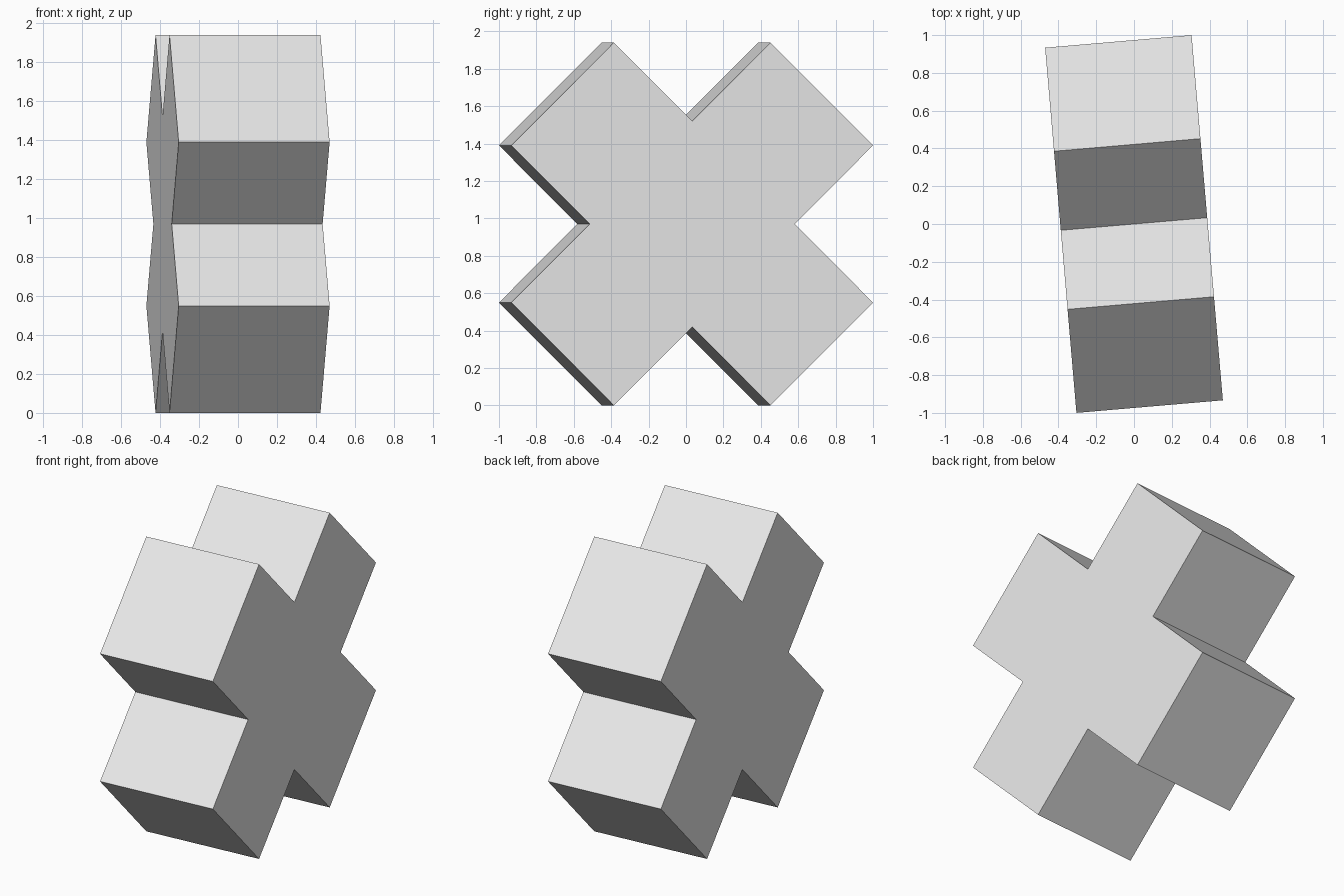
import bpy
import bmesh
from math import radians
from mathutils import Matrix, Vector

cube = bpy.data.objects.get("Cube")
if cube:
    bpy.data.objects.remove(cube, do_unlink=True)

HALF = 0.389       # half width of an arm and half thickness of the body
REACH = 0.983      # centre to arm end
HEIGHT = 0.97      # centre above the ground

# Plain grey material
grey = bpy.data.materials.new("light grey")
grey.use_nodes = True
colour = (0.8, 0.8, 0.8, 1)
grey.diffuse_color = colour
grey.node_tree.nodes["Principled BSDF"].inputs["Base Color"].default_value = colour

# Cross body: a cube with an arm extruded from each of four sides
bm = bmesh.new()
bmesh.ops.create_cube(bm, size=2 * HALF)
bm.normal_update()
for face in [f for f in bm.faces if abs(f.normal.x) < 0.5]:
    direction = Vector(face.normal)
    arm = bmesh.ops.extrude_discrete_faces(bm, faces=[face])["faces"][0]
    bmesh.ops.translate(bm, verts=arm.verts, vec=direction * (REACH - HALF))

# Merge each flat side into one clean outline
bmesh.ops.remove_doubles(bm, verts=bm.verts, dist=0.0001)
bmesh.ops.dissolve_limit(bm, angle_limit=radians(1), verts=bm.verts, edges=bm.edges)
bmesh.ops.recalc_face_normals(bm, faces=bm.faces)

# Stand the cross on two arms, turned slightly
bm.transform(Matrix.Translation((0, 0, HEIGHT))
             @ Matrix.Rotation(radians(4.9), 4, "Z")
             @ Matrix.Rotation(radians(45), 4, "X"))

mesh = bpy.data.meshes.new("cross_block")
bm.to_mesh(mesh)
bm.free()
mesh.materials.append(grey)
bpy.context.collection.objects.link(bpy.data.objects.new("cross_block", mesh))
